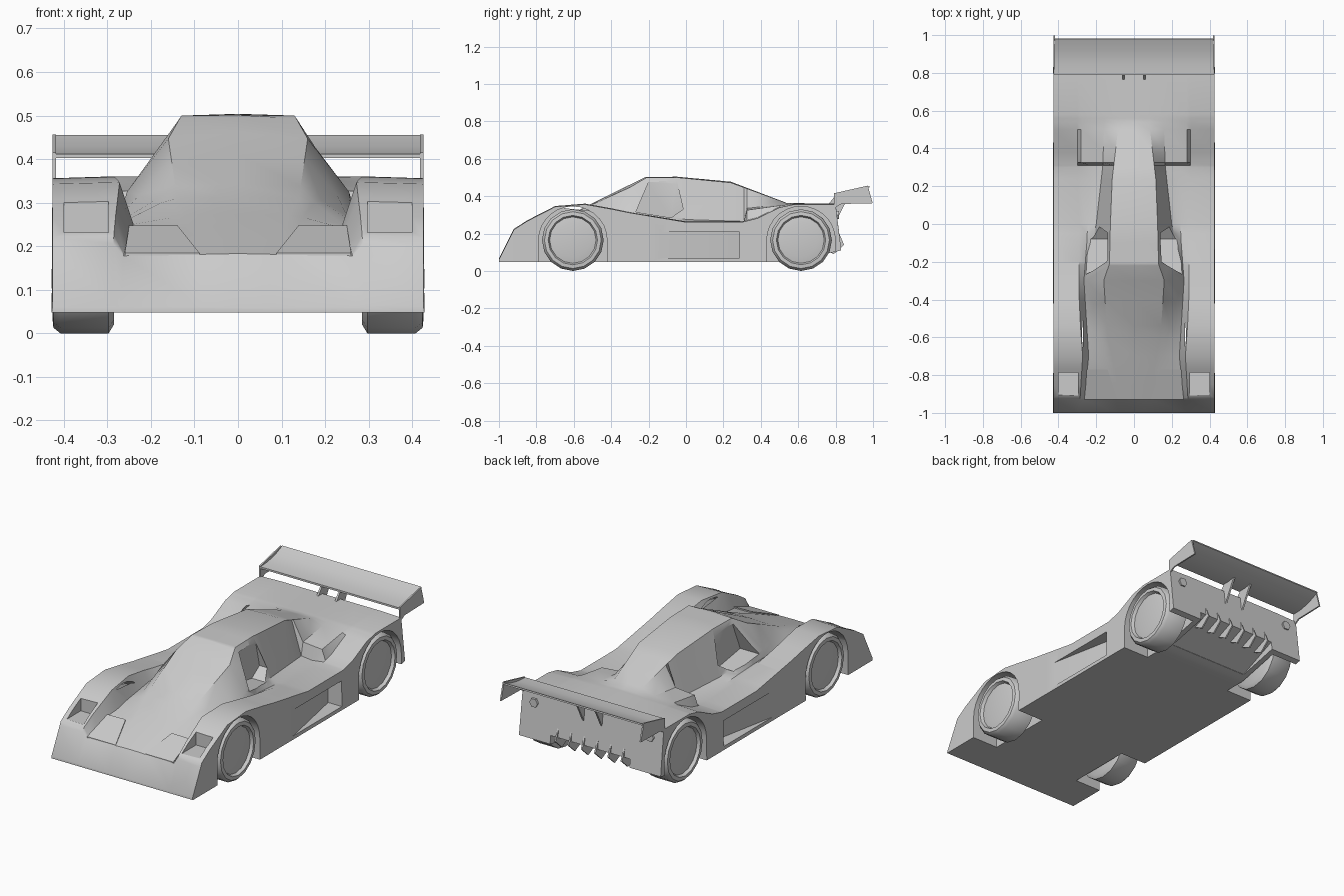
import bpy, bmesh, math

if "Cube" in bpy.data.objects:
    bpy.data.objects.remove(bpy.data.objects["Cube"])

AXES = {"x": lambda a, b, t: (t, a, b), "y": lambda a, b, t: (a, t, b), "z": lambda a, b, t: (a, b, t)}


def finish(name, bm, smooth=None):
    bmesh.ops.remove_doubles(bm, verts=bm.verts, dist=1e-5)
    bmesh.ops.recalc_face_normals(bm, faces=bm.faces)
    mesh = bpy.data.meshes.new(name)
    bm.to_mesh(mesh)
    bm.free()
    ob = bpy.data.objects.new(name, mesh)
    bpy.context.collection.objects.link(ob)
    if smooth:
        shade(ob, smooth)
    return ob


def select(ob):
    bpy.ops.object.select_all(action="DESELECT")
    ob.select_set(True)
    bpy.context.view_layer.objects.active = ob


def shade(ob, angle):
    select(ob)
    bpy.ops.object.shade_smooth_by_angle(angle=math.radians(angle))


def skin(bm, rings):
    """Bridge equal closed rings of coordinates and cap both ends."""
    vs = [[bm.verts.new(p) for p in r] for r in rings]
    n = len(vs[0])
    for a, b in zip(vs, vs[1:]):
        for i in range(n):
            j = (i + 1) % n
            bm.faces.new((a[i], a[j], b[j], b[i]))
    bm.faces.new(vs[0])
    bm.faces.new(vs[-1])


def prism(name, pts, t0, t1, axis="x", smooth=None):
    bm = bmesh.new()
    skin(bm, [[AXES[axis](a, b, t) for a, b in pts] for t in (t0, t1)])
    return finish(name, bm, smooth)


def lerp(line, y):
    if y <= line[0][0]:
        return line[0][1]
    for (y0, v0), (y1, v1) in zip(line, line[1:]):
        if y <= y1:
            return v0 + (v1 - v0) * (y - y0) / (y1 - y0)
    return line[-1][1]


def cut(target, cutter):
    mod = target.modifiers.new("cut", "BOOLEAN")
    mod.operation, mod.solver, mod.object = "DIFFERENCE", "EXACT", cutter
    select(target)
    bpy.ops.object.modifier_apply(modifier=mod.name)
    bpy.data.objects.remove(cutter)


# Body: feature lines running nose to tail, as (y, value)
W = 0.428
floor_z = [(-1, .048), (.55, .048), (.76, .09), (.81, .11)]
fender_z = [(-1, .065), (-.92, .225), (-.85, .27), (-.7, .347), (-.54, .36), (-.4, .335), (-.3, .315),
            (0, .265), (.3, .265), (.38, .285), (.5, .343), (.58, .36), (.81, .36)]
fender_x = [(-1, .29), (-.7, .272), (-.45, .29), (0, .29), (.3, .30), (.81, .30)]
trough_z = [(-1, .06), (-.93, .178), (-.77, .24), (-.6, .265), (-.3, .29), (0, .258), (.31, .258),
            (.325, .325), (.5, .35), (.58, .36), (.81, .36)]
trough_x = [(-1, .27), (-.7, .24), (-.3, .265), (-.1, .25), (.31, .23), (.325, .28), (.81, .28)]
pod_z = [(-1, .06), (-.93, .18), (-.77, .242), (-.6, .30), (-.3, .325), (-.2, .32), (0, .275), (.31, .265),
         (.325, .335), (.56, .36), (.81, .36)]
pod_x = [(-1, .08), (-.6, .175), (-.3, .255), (-.2, .245), (0, .2), (.31, .165), (.81, .15)]
roof_z = [(-1, .065), (-.93, .182), (-.77, .245), (-.6, .31), (-.3, .447), (-.21, .5), (-.05, .5), (.24, .472),
          (.54, .362), (.81, .36)]
roof_x = [(-1, .05), (-.6, .14), (-.3, .16), (-.21, .13), (.2, .12), (.54, .08), (.81, .08)]
top_z = [(-1, .065), (-.93, .183), (-.77, .246), (-.6, .312), (-.22, .501), (-.05, .504), (.24, .477),
         (.54, .363), (.81, .36)]
lines = [fender_z, trough_z, trough_x, pod_z, pod_x, roof_z, top_z]
stations = sorted({y for ln in lines for y, _ in ln})
rings = []
for y in stations:
    zf = lerp(fender_z, y)
    half = [(W, lerp(floor_z, y)), (W - .002, zf - .004), (lerp(fender_x, y), zf),
            (lerp(trough_x, y), lerp(trough_z, y)), (lerp(pod_x, y), lerp(pod_z, y)),
            (lerp(roof_x, y), lerp(roof_z, y))]
    sec = half + [(0, lerp(top_z, y))] + [(-x, z) for x, z in reversed(half)]
    ring = [(x, y, z) for x, z in sec]
    if y == stations[-1]:
        # raked tail panel
        ring = [(x, .80 + (.03 if z < .2 else 0), z) for x, _, z in ring]
    rings.append(ring)
bm = bmesh.new()
skin(bm, rings)
body = finish("car_body", bm)

# Openings cut in both sides
WHEELS = (-.605, .615)
for s in (-1, 1):
    for wy in WHEELS:
        arc = [(wy + .183 * math.cos(i * math.pi / 14), .165 + .18 * math.sin(i * math.pi / 14)) for i in range(15)]
        cut(body, prism("arch_cutter", arc + [(wy - .183, -.1), (wy + .183, -.1)], s * .27, s * .6))
    window = [(-.268, .315), (-.2, .475), (-.05, .48), (-.015, .33), (-.08, .285)]
    cut(body, prism("window_cutter", window, s * .14, s * .4))
    duct = [(s * .44, -.2), (s * .345, .285), (s * .44, .285)]
    cut(body, prism("side_duct_cutter", duct, .068, .208, "z"))
    lamp = [(s * .297, .232), (s * .4, .232), (s * .4, .5), (s * .297, .5)]
    cut(body, prism("headlight_cutter", lamp, -.96, -.785, "y"))
cut(body, prism("diffuser_cutter", [(.6, .0), (.6, .06), (.86, .17), (.86, .0)], -.24, .24))
shade(body, 32)

# Flush lamp covers on the nose
for s, side in ((-1, "left"), (1, "right")):
    bm = bmesh.new()
    quad = [(.088, -.93, .18), (.26, -.93, .18), (.25, -.77, .243), (.14, -.77, .245)]
    skin(bm, [[(s * x, y, z + d) for x, y, z in quad] for d in (-.01, .004)])
    finish("nose_lamp_cover_" + side, bm)

# Wheels: lathed tyre and dished hub
tyre = [(.285, .0), (.285, .145), (.297, .165), (.408, .165), (.424, .152), (.426, .132), (.41, .124), (.416, .09),
        (.416, .0)]
SIDES = 16
for s, side in ((-1, "left"), (1, "right")):
    for wy, end in zip(WHEELS, ("front", "rear")):
        bm = bmesh.new()
        skin(bm, [[(s * x, wy + max(r, 1e-3) * math.sin(a), .165 - max(r, 1e-3) * math.cos(a))
                   for a in (2 * math.pi * i / SIDES for i in range(SIDES))] for x, r in tyre])
        finish(f"{end}_wheel_{side}", bm, 40)

# Rear wing, end plates and struts
foil = [(.79, .412), (.85, .415), (.92, .43), (.98, .455), (.982, .447), (.91, .416), (.84, .402), (.79, .402)]
prism("rear_wing", foil, -.42, .42, smooth=40)
plate = [(.79, .415), (.972, .456), (.998, .362), (.83, .358), (.79, .335)]
for s, side in ((-1, "left"), (1, "right")):
    prism("wing_end_plate_" + side, plate, s * .418, s * .426)
    prism("wing_strut_" + side, [(.76, .355), (.80, .405), (.88, .415), (.84, .34), (.80, .26)], s * .05, s * .06)
    # Hexagonal tail lamps
    hexa = [(s * .35 + .025 * math.cos(i * math.pi / 3), .3 + .025 * math.sin(i * math.pi / 3)) for i in range(6)]
    prism("tail_lamp_" + side, hexa, .79, .817, "y")

# Diffuser fins
for i in range(6):
    x = -.2 + .08 * i
    prism(f"diffuser_fin_{i + 1}", [(.72, .125), (.815, .21), (.845, .14), (.79, .09)], x - .004, x + .004)
